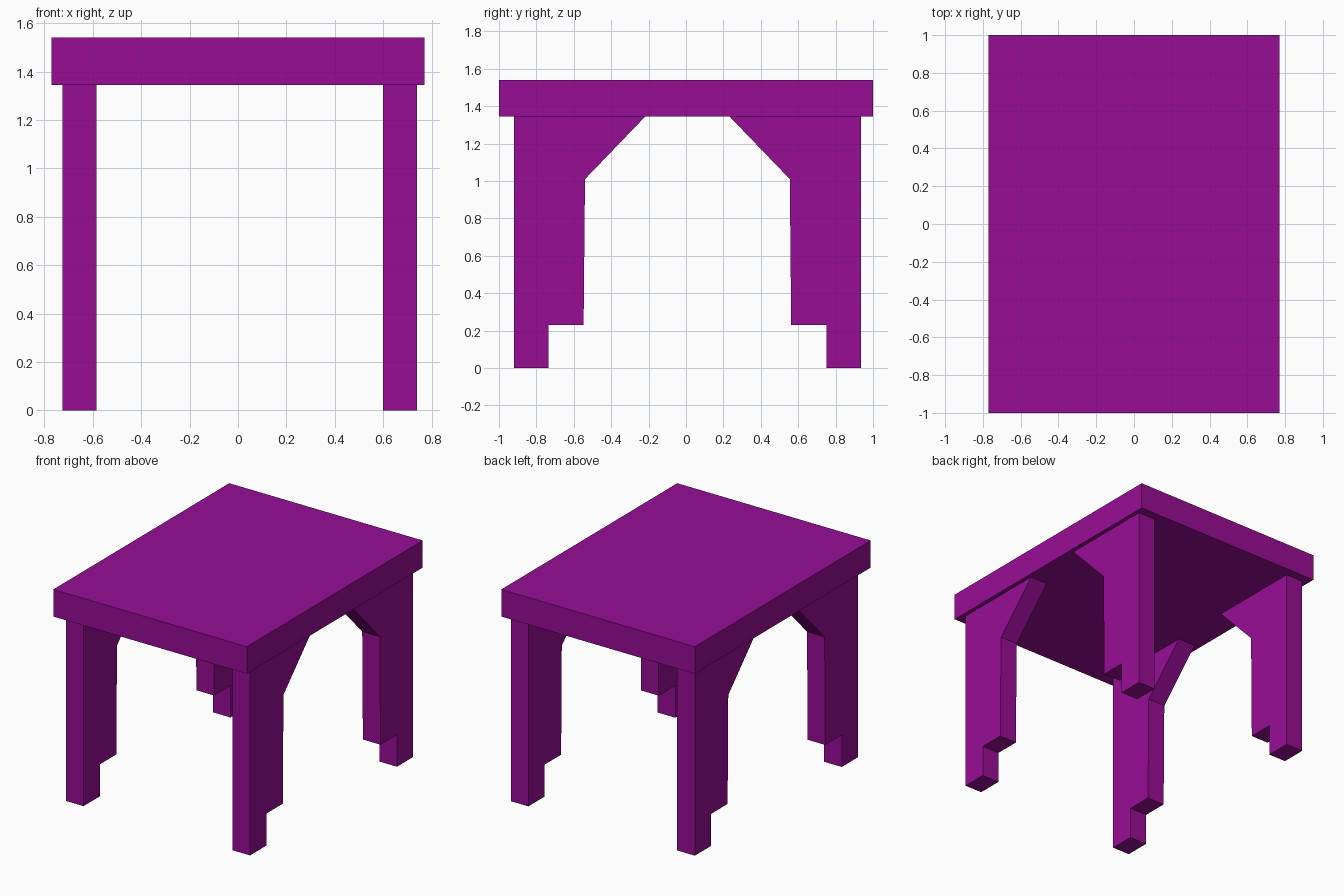
import bpy
import bmesh

cube = bpy.data.objects.get("Cube")
if cube:
    bpy.data.objects.remove(cube, do_unlink=True)

# Single flat colour
purple = bpy.data.materials.new("purple")
purple.use_nodes = True
colour = (0.31, 0.004, 0.3, 1)
purple.diffuse_color = colour
purple.node_tree.nodes["Principled BSDF"].inputs["Base Color"].default_value = colour


def extrude_profile(name, profile, x0, x1):
    """Extrude a (y, z) outline along x into a solid part."""
    bm = bmesh.new()
    face = bm.faces.new([bm.verts.new((x0, y, z)) for y, z in profile])
    moved = bmesh.ops.extrude_face_region(bm, geom=[face])["geom"]
    verts = [v for v in moved if isinstance(v, bmesh.types.BMVert)]
    bmesh.ops.translate(bm, verts=verts, vec=(x1 - x0, 0, 0))
    bmesh.ops.recalc_face_normals(bm, faces=bm.faces)
    mesh = bpy.data.meshes.new(name)
    bm.to_mesh(mesh)
    bm.free()
    mesh.materials.append(purple)
    obj = bpy.data.objects.new(name, mesh)
    bpy.context.collection.objects.link(obj)
    return obj


UNDERSIDE, TOP = 1.345, 1.54

# Table top slab
extrude_profile("table_top",
                [(-1, UNDERSIDE), (1, UNDERSIDE), (1, TOP), (-1, TOP)],
                -0.77, 0.77)

# Legs: stepped foot, slightly tapered shaft, diagonal brace at the top
leg_outline = [(0.9275, 0), (0.9275, UNDERSIDE), (0.225, UNDERSIDE),
               (0.5475, 1.01), (0.555, 0.23), (0.7425, 0.23), (0.7425, 0)]
OFFSET = 0.0075  # the leg set sits slightly off centre

for y_name, sy in (("front", -1), ("back", 1)):
    for x_name, sx in (("right", -1), ("left", 1)):
        outline = [(sy * y + OFFSET, z) for y, z in leg_outline]
        extrude_profile(f"{y_name}_{x_name}_leg", outline,
                        sx * 0.5925 + OFFSET, sx * 0.7325 + OFFSET)
